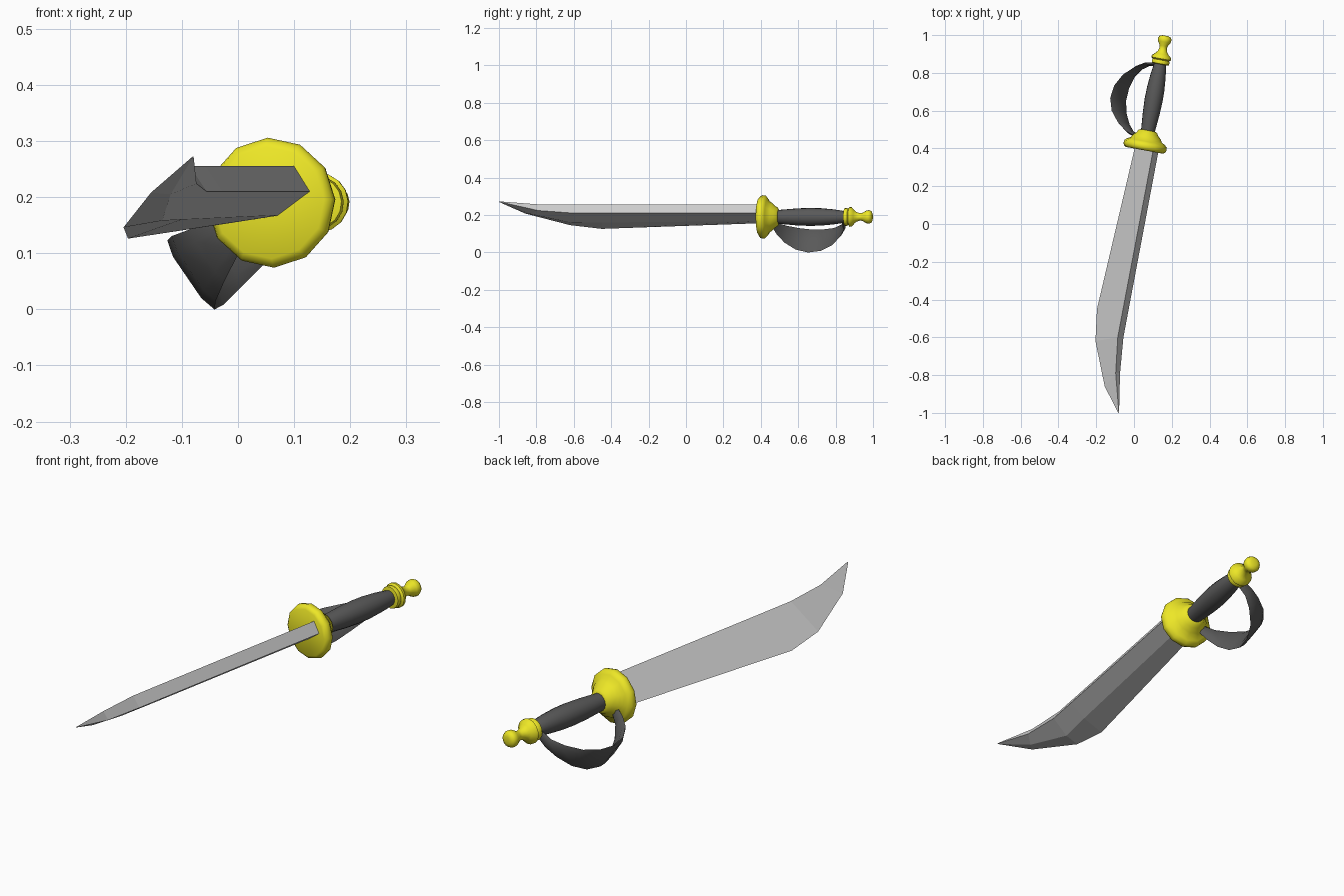
import bpy, bmesh, math
from mathutils import Matrix, Vector

if "Cube" in bpy.data.objects:
    bpy.data.objects.remove(bpy.data.objects["Cube"])

# Hilt frame: local y runs along the grip, starting at the guard's front face
HILT = Matrix.Translation((0.055, 0.39, 0.19)) @ Matrix.Rotation(math.radians(-10.4), 4, 'Z')


def material(name, color):
    m = bpy.data.materials.new(name)
    m.diffuse_color = color
    m.use_nodes = True
    m.node_tree.nodes["Principled BSDF"].inputs["Base Color"].default_value = m.diffuse_color
    return m


brass = material("brass", (0.85, 0.8, 0.02, 1))
dark = material("dark_grip", (0.1, 0.1, 0.1, 1))


def skin(name, rings, mat=None, smooth=None):
    """Join closed rings of points into a capped solid."""
    bm = bmesh.new()
    loops = [[bm.verts.new(p) for p in ring] for ring in rings]
    n = len(loops[0])
    for a, b in zip(loops, loops[1:]):
        for i in range(n):
            j = (i + 1) % n
            bm.faces.new((a[i], a[j], b[j], b[i]))
    bm.faces.new(loops[0])
    bm.faces.new(loops[-1])
    bmesh.ops.remove_doubles(bm, verts=bm.verts, dist=0.0001)
    bmesh.ops.recalc_face_normals(bm, faces=bm.faces)
    me = bpy.data.meshes.new(name)
    bm.to_mesh(me)
    bm.free()
    ob = bpy.data.objects.new(name, me)
    bpy.context.collection.objects.link(ob)
    if mat:
        me.materials.append(mat)
    if smooth:
        bpy.ops.object.select_all(action='DESELECT')
        ob.select_set(True)
        bpy.context.view_layer.objects.active = ob
        bpy.ops.object.shade_smooth_by_angle(angle=math.radians(smooth))
    return ob


def turned(name, profile, sides, mat):
    """Lathe a (radius, distance) profile around the hilt axis."""
    rings = []
    for r, t in profile:
        angs = [2 * math.pi * i / sides + 0.05 for i in range(sides)]
        rings.append([HILT @ Vector((r * math.cos(a), t, r * math.sin(a))) for a in angs])
    return skin(name, rings, mat, 50)


# Round hand guard, grip and pommel
turned("guard", [(0.1, 0), (0.112, 0.008), (0.116, 0.02), (0.114, 0.036), (0.1, 0.048),
                 (0.084, 0.056), (0.075, 0.072), (0.058, 0.088), (0.05, 0.102), (0.035, 0.108)], 12, brass)
turned("grip", [(0.036, 0.09), (0.039, 0.13), (0.045, 0.2), (0.048, 0.27), (0.047, 0.33),
                (0.041, 0.4), (0.034, 0.45), (0.028, 0.475)], 16, dark)
turned("pommel", [(0.03, 0.463), (0.046, 0.466), (0.048, 0.478), (0.044, 0.486), (0.053, 0.493),
                  (0.052, 0.504), (0.036, 0.518), (0.026, 0.53), (0.02, 0.548), (0.021, 0.562),
                  (0.034, 0.584), (0.036, 0.6), (0.03, 0.612), (0.015, 0.617)], 16, brass)

# Knuckle bow: a broad thin band (distance, offset, half width)
U = Vector((-0.82, 0, -0.57))
V = Vector((-0.57, 0, 0.82))
path = [(0.065, 0.06, 0.022), (0.082, 0.11, 0.035), (0.12, 0.162, 0.055), (0.175, 0.205, 0.07),
        (0.24, 0.226, 0.075), (0.31, 0.218, 0.07), (0.375, 0.185, 0.056), (0.425, 0.13, 0.04),
        (0.452, 0.08, 0.028), (0.458, 0.02, 0.02)]
centres = [U * u + Vector((0, t, 0)) for t, u, h in path]
rings = []
for i, c in enumerate(centres):
    tangent = (centres[min(i + 1, 9)] - centres[max(i - 1, 0)]).normalized()
    n = tangent.cross(V) * 0.009
    h = path[i][2]
    rings.append([HILT @ (c + V * h * a + n * b) for a, b in
                  ((1, 0), (0.6, 0.9), (-0.6, 0.9), (-1, 0), (-0.6, -0.9), (0.6, -0.9))])
skin("knuckle_bow", rings, dark, 60)

# Blade: back corners, lower bevel corner and cutting edge at each station
blade = [
    [(0.107, 0.42, 0.255), (0.136, 0.42, 0.21), (0.078, 0.42, 0.168), (0.008, 0.42, 0.157)],
    [(-0.058, -0.45, 0.255), (-0.028, -0.45, 0.21), (-0.1, -0.45, 0.16), (-0.196, -0.45, 0.126)],
    [(-0.086, -0.6, 0.255), (-0.056, -0.6, 0.21), (-0.135, -0.61, 0.158), (-0.204, -0.62, 0.146)],
    [(-0.097, -0.79, 0.257), (-0.074, -0.79, 0.224), (-0.12, -0.83, 0.205), (-0.155, -0.86, 0.208)],
    [(-0.08, -1.0, 0.273), (-0.079, -1.0, 0.271), (-0.081, -1.0, 0.27), (-0.083, -1.0, 0.27)],
]
skin("blade", blade)
